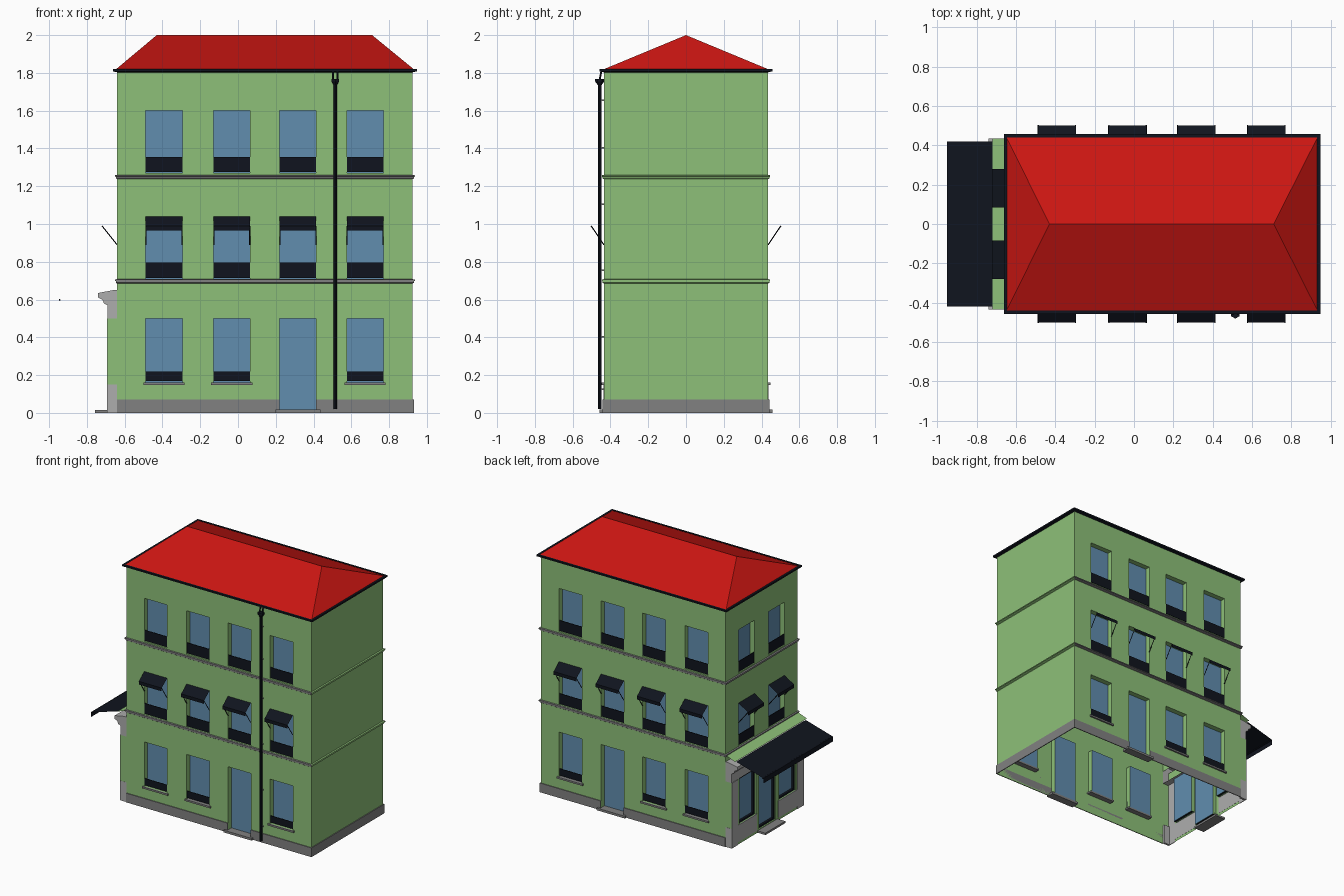
import bpy, bmesh
from mathutils import Vector, Matrix

if "Cube" in bpy.data.objects:
    bpy.data.objects.remove(bpy.data.objects["Cube"])

X0, X1, Y, TOP = -0.64, 0.925, 0.435, 1.81
RANGE = {'front': (X0, X1), 'back': (X0, X1), 'left': (-Y, Y), 'right': (-Y, Y)}
parts = {}


def mat(name, *rgb):
    m = bpy.data.materials.new(name)
    m.diffuse_color = (*rgb, 1)
    m.use_nodes = True
    m.node_tree.nodes["Principled BSDF"].inputs["Base Color"].default_value = m.diffuse_color
    return m


GREEN = mat('green_render', .27, .53, .19)
BLUE = mat('blue_glass', .12, .27, .43)
DARK = mat('dark_metal', .005, .007, .013)
RED = mat('red_roof', .60, .008, .006)
STONE = mat('dark_stone', .22, .22, .22)
PALE = mat('pale_stone', .42, .42, .42)


def part(name, material):
    if name not in parts:
        parts[name] = (bmesh.new(), material)
    return parts[name][0]


# Point on a side: u along it, z up, d outwards from the wall plane
def P(side, u, z, d=0):
    return Vector({'front': (u, -Y - d, z), 'back': (u, Y + d, z),
                   'left': (X0 - d, u, z), 'right': (X1 + d, u, z)}[side])


def face(bm, pts):
    bm.faces.new([bm.verts.new(p) for p in pts])


def quad(bm, side, uzd):
    pts = [P(side, *p) for p in uzd]
    face(bm, pts[::-1] if side in ('back', 'left') else pts)


def box(bm, side, u0, u1, z0, z1, d0, d1):
    a, b = P(side, u0, z0, d0), P(side, u1, z1, d1)
    s = b - a
    bmesh.ops.create_cube(bm, size=1, matrix=Matrix.Translation((a + b) / 2) @
                          Matrix.Diagonal((abs(s.x), abs(s.y), abs(s.z), 1)))


def rod(bm, p, q, r1, r2=None, n=4):
    p, q = Vector(p), Vector(q)
    rot = (q - p).to_track_quat('Z', 'Y').to_matrix().to_4x4()
    bmesh.ops.create_cone(bm, cap_ends=True, segments=n, radius1=r1,
                          radius2=r1 if r2 is None else r2, depth=(q - p).length,
                          matrix=Matrix.Translation((p + q) / 2) @ rot)


# Wall sheet with openings, their reveals and the glass set back in them
def wall(name, side, z0, z1, holes, d=0, depth=.04):
    bm, glass = part(name, GREEN), part(side + '_' + ('shop_' if d else '') + 'glass', BLUE)
    a, b = RANGE[side]
    us = sorted({a, b, *[h[0] for h in holes], *[h[1] for h in holes]})
    zs = sorted({z0, z1, *[h[2] for h in holes], *[h[3] for h in holes]})
    for ua, ub in zip(us, us[1:]):
        for za, zb in zip(zs, zs[1:]):
            um, zm = (ua + ub) / 2, (za + zb) / 2
            if not any(h[0] < um < h[1] and h[2] < zm < h[3] for h in holes):
                quad(bm, side, [(ua, za, d), (ub, za, d), (ub, zb, d), (ua, zb, d)])
    for ua, ub, za, zb in holes:
        c = [(ua, za), (ub, za), (ub, zb), (ua, zb)]
        for i in range(4):
            p, q = c[i], c[(i + 1) % 4]
            quad(bm, side, [(*p, d), (*q, d), (*q, d - depth), (*p, d - depth)])
        quad(glass, side, [(*p, d - depth) for p in c])


# Profile (offset, z) swept round the building with mitred corners
def ring(name, material, profile, sides=RANGE):
    bm = part(name, material)
    for s in sides:
        a, b = RANGE[s]
        for (o1, z1), (o2, z2) in zip(profile, profile[1:]):
            quad(bm, s, [(a - o1, z1, o1), (b + o1, z1, o1), (b + o2, z2, o2), (a - o2, z2, o2)])


# Main walls, windows, guards and window awnings
HW = .097
COLS = {'front': (-.392, -.033, .317, .673), 'back': (-.392, -.033, .317, .673),
        'left': (-.182, .182), 'right': ()}
for side, cols in COLS.items():
    holes = []
    for i, u in enumerate(cols):
        a, b = u - HW, u + HW
        holes += [(a, b, .71, 1.04), (a, b, 1.27, 1.60)]
        guards = [(.715, .795), (1.275, 1.355)]
        if side != 'left':
            if i == 2:
                holes.append((a, b, .015, .50))
                box(part(side + '_door_step', STONE), side, a - .022, b + .022, 0, .017, -.04, .022)
            else:
                holes.append((a, b, .16, .50))
                guards.append((.168, .22))
                box(part('window_sills', STONE), side, a - .012, b + .012, .147, .16, -.04, .012)
        for za, zb in guards:
            box(part('window_guards', DARK), side, a, b, za, zb, -.008, -.003)
        out = .08 if side == 'left' else .067
        aw = part('window_awnings', DARK)
        prof = [(out, .965), (out, .99), (0, 1.04)]
        for (d1, z1), (d2, z2) in zip(prof, prof[1:]):
            quad(aw, side, [(a, z1, d1), (b, z1, d1), (b, z2, d2), (a, z2, d2)])
        for u2 in (a + .002, b - .002):
            rod(part('awning_struts', DARK), P(side, u2, .89), P(side, u2, .99, out), .003)
    wall('walls', side, .60 if side == 'left' else 0, TOP, holes)

# Plinth, broken at the doors
for side in ('front', 'back'):
    for a, b in ((X0, .22), (.414, X1 + .006)):
        box(part('plinth', STONE), side, a, b, 0, .07, 0, .006)
box(part('plinth', STONE), 'right', -Y - .006, Y + .006, 0, .07, 0, .006)

# Floor mouldings: grey on the window sides, green on the blank side
for z in (.685, 1.237):
    prof = [(0, z), (.006, z + .004), (.006, z + .012), (.011, z + .014), (.011, z + .021), (0, z + .023)]
    ring('floor_moulding', STONE, prof, ('front', 'back', 'left'))
    ring('plain_moulding', GREEN, prof, ('right',))

# Gutter and hipped roof
ring('gutter', DARK, [(0, 1.803), (.022, 1.808), (.022, 1.82), (.006, 1.82)])
roof = part('roof', RED)
e, ze = .011, 1.815
A, B, C, D = [Vector(p) for p in ((X0 - e, -Y - e, ze), (X1 + e, -Y - e, ze),
                                  (X1 + e, Y + e, ze), (X0 - e, Y + e, ze))]
R1, R2 = Vector((-.43, 0, 2)), Vector((.71, 0, 2))
for f in ((A, B, R2, R1), (B, C, R2), (C, D, R1, R2), (D, A, R1)):
    face(roof, f)

# Drainpipe with hopper, outlets and brackets
px, py = .515, -.457
pipe = part('drainpipe', DARK)
rod(pipe, (px, py, .02), (px, py, 1.74), .009, n=8)
rod(pipe, (px, py, 1.735), (px, py, 1.755), .01, .024, 6)
rod(pipe, (px, py, 1.755), (px, py, 1.768), .024, n=6)
for dx in (-.012, .012):
    rod(pipe, (px + dx, py, 1.765), (px + dx, -.448, 1.81), .005, n=6)
for z in (.12, .40, .75, 1.10, 1.40, 1.65):
    box(part('pipe_brackets', STONE), 'front', px - .004, px + .004, z, z + .008, 0, .016)

# Shopfront: wall, returns, pilasters, stall panels and frames
openings = [(-.34, -.14, .15, .5), (-.10, .10, .02, .5), (.14, .34, .15, .5)]
wall('shop_wall', 'left', 0, .6, openings, .05, .03)
for s in (-1, 1):
    ret = part('shop_returns', GREEN)
    face(ret, [P('left', s * Y, z, d) for z, d in ((.15, 0), (.15, .05), (.5, .05), (.5, 0))][::s])
    box(part('shop_pilasters', PALE), 'left', s * .36, s * Y, 0, .5, .049, .054)
    box(part('shop_bases', PALE), 'left', s * .42, s * (Y + .001), 0, .15, 0, .054)
    box(part('stall_panels', PALE), 'left', s * .13, s * .36, .02, .15, .049, .054)
for a, b, za, zb in openings:
    fr = part('shop_frames', DARK)
    for u in (a, b - .012):
        box(fr, 'left', u, u + .012, za, zb, .022, .04)
    for z in (za, zb - .012):
        box(fr, 'left', a, b, z, z + .012, .022, .04)
box(part('shop_step', STONE), 'left', -.12, .12, 0, .015, .03, .117)

# Shop cornice profile, canopy strip and large awning
cor = part('shop_cornice', PALE)
prof = [(0, .5), (.05, .5), (.052, .57), (.07, .58), (.078, .60), (.1, .61), (.1, .635), (.02, .65), (0, .65)]
for (d1, z1), (d2, z2) in zip(prof, prof[1:]):
    quad(cor, 'left', [(-Y, z1, d1), (Y, z1, d1), (Y, z2, d2), (-Y, z2, d2)])
for s in (-1, 1):
    face(cor, [P('left', s * Y, z, d) for d, z in prof][::s])
quad(part('canopy_strip', GREEN), 'left', [(-Y, .67, .08), (Y, .67, .08), (Y, .70, 0), (-Y, .70, 0)])
aw = part('shop_awning', DARK)
prof = [(.31, .562), (.31, .60), (.08, .665)]
for (d1, z1), (d2, z2) in zip(prof, prof[1:]):
    quad(aw, 'left', [(-.42, z1, d1), (.42, z1, d1), (.42, z2, d2), (-.42, z2, d2)])
rod(part('shop_awning_bar', DARK), P('left', -.42, .598, .304), P('left', .42, .598, .304), .005, n=6)

# Turn every collected part into an object
for name, (bm, material) in parts.items():
    bmesh.ops.remove_doubles(bm, verts=bm.verts, dist=1e-5)
    me = bpy.data.meshes.new(name)
    bm.to_mesh(me)
    bm.free()
    me.materials.append(material)
    bpy.context.collection.objects.link(bpy.data.objects.new(name, me))
